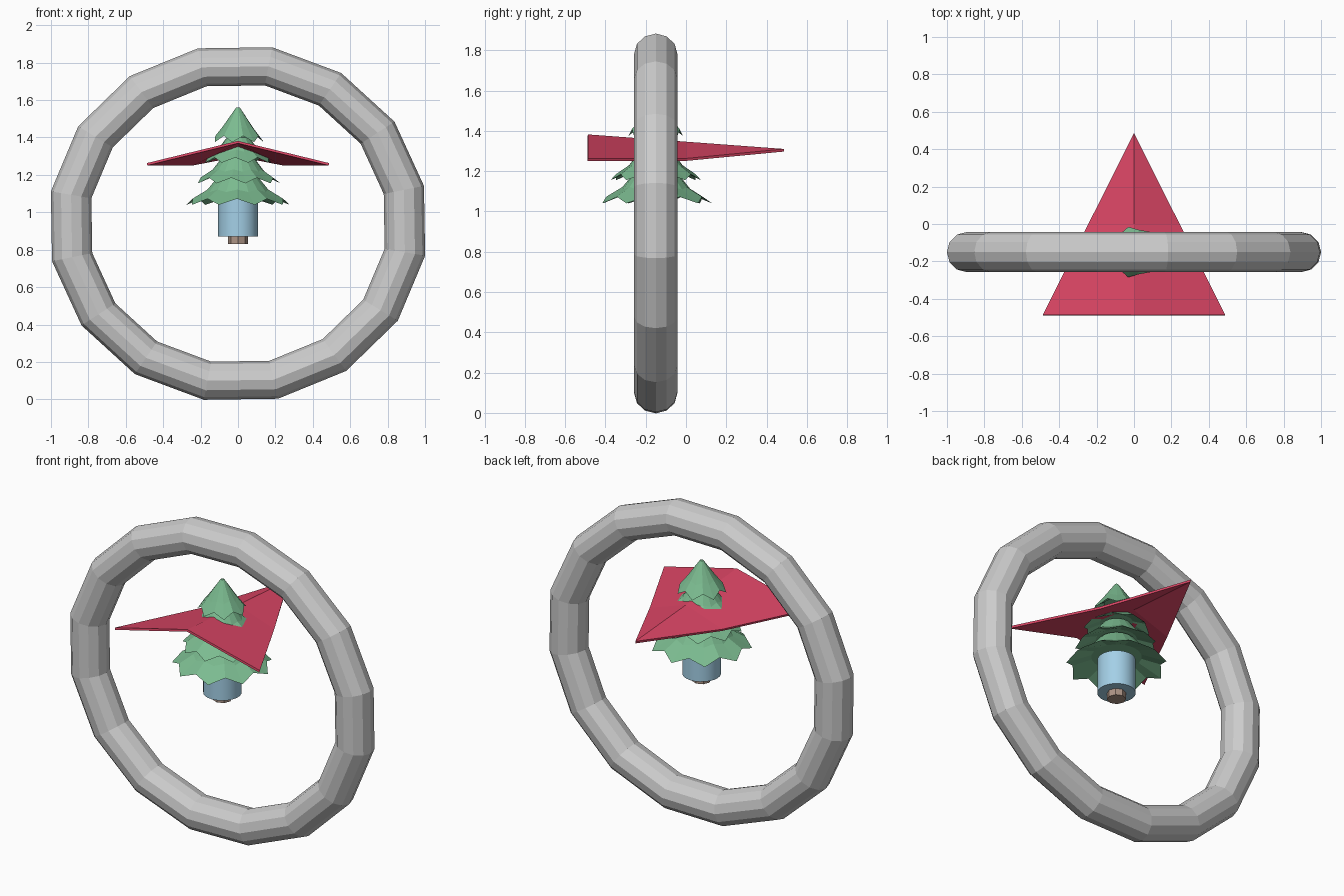
import bpy, bmesh
from math import sin, cos, pi, radians

if "Cube" in bpy.data.objects:
    bpy.data.objects.remove(bpy.data.objects["Cube"])

CY = -0.15  # shared y axis of ring and tree


def material(name, rgb):
    m = bpy.data.materials.new(name)
    m.diffuse_color = (*rgb, 1)
    m.use_nodes = True
    m.node_tree.nodes["Principled BSDF"].inputs["Base Color"].default_value = m.diffuse_color
    return m


GREEN = material("green", (0.20, 0.50, 0.28))
RED = material("red", (0.71, 0.06, 0.13))
BLUE = material("blue", (0.37, 0.63, 0.80))
BROWN = material("brown", (0.42, 0.30, 0.24))


def make(name, verts, faces, mat):
    me = bpy.data.meshes.new(name)
    me.from_pydata(verts, [], faces)
    bm = bmesh.new()
    bm.from_mesh(me)
    bmesh.ops.recalc_face_normals(bm, faces=bm.faces)
    bm.to_mesh(me)
    bm.free()
    ob = bpy.data.objects.new(name, me)
    bpy.context.collection.objects.link(ob)
    me.materials.append(mat)
    return ob


def cylinder(name, r, z0, z1, sides, mat):
    bpy.ops.mesh.primitive_cylinder_add(vertices=sides, radius=r, depth=z1 - z0,
                                        location=(0, CY, (z0 + z1) / 2))
    ob = bpy.context.object
    ob.name = name
    ob.data.materials.append(mat)
    return ob


# Large faceted ring, slightly flattened in height
bpy.ops.mesh.primitive_torus_add(major_segments=16, minor_segments=12,
                                 major_radius=0.907, minor_radius=0.11)
ring = bpy.context.object
ring.name = "ring"
a = radians(11.25 + 0.9)
for v in ring.data.vertices:
    x, y, z = v.co
    v.co = ((x * cos(a) - y * sin(a)), CY - z * 0.98,
            0.94 + 0.942 * (x * sin(a) + y * cos(a)))
ring.data.update()
bm = bmesh.new()
bm.from_mesh(ring.data)
bmesh.ops.recalc_face_normals(bm, faces=bm.faces)
bm.to_mesh(ring.data)
bm.free()


# Tree tiers: flared cones with a zigzag hem and a hollow underside
def tier(name, top, hem, r_top, r, lobes=9, turn=0.0):
    n = lobes * 2
    h = top - hem
    verts, faces = [(0, CY, top)], []
    levels = [(r_top, top - 0.02 * (r_top > 0.02), 0.0), (r * 0.62, hem + h * 0.38, 0.4),
              (r, hem, 1.0), (r * 0.5, hem + h * 0.33, 0.0)]
    for rad, z, wave in levels:
        for i in range(n):
            t = 2 * pi * i / n + turn
            odd = i % 2
            k = 1 - 0.12 * wave * odd
            verts.append((rad * k * cos(t), CY + rad * k * sin(t),
                          z + 0.18 * h * wave * odd))
    for i in range(n):
        j = (i + 1) % n
        faces.append((0, 1 + i, 1 + j))
        for lv in range(3):
            b = 1 + lv * n
            faces.append((b + i, b + n + i, b + n + j, b + j))
    faces.append([1 + 3 * n + i for i in range(n)])
    return make(name, verts, faces, GREEN)


tier("tree_tier_top", 1.56, 1.375, 0.01, 0.138, 7)
tier("tree_tier_upper", 1.42, 1.265, 0.06, 0.185, 8, 0.3)
tier("tree_tier_lower", 1.32, 1.155, 0.08, 0.228, 9, 0.0)
tier("tree_tier_bottom", 1.22, 1.04, 0.10, 0.280, 9, 0.15)

# Trunk and blue sleeve around it
cylinder("trunk", 0.053, 0.83, 1.20, 8, BROWN)
sleeve = cylinder("sleeve", 0.106, 0.87, 1.08, 24, BLUE)
bpy.ops.object.shade_smooth_by_angle(angle=radians(30))

# Folded triangular sheet piercing the tree: front edge wide, point at the back
ridge = [(0, -0.487, 1.382), (0, 0, 1.346), (0, 0.487, 1.31)]
wings = [(s * x, y, z) for s in (-1, 1) for x, y, z in ((0.488, -0.487, 1.263), (0.244, 0, 1.263))]
sheet = make("folded_sheet", ridge + wings,
             [(0, 3, 4, 1), (1, 4, 2), (0, 1, 6, 5), (1, 2, 6)], RED)
if sheet.data.polygons[0].normal.z < 0:
    sheet.data.flip_normals()
mod = sheet.modifiers.new("thickness", "SOLIDIFY")
mod.thickness = 0.013
mod.offset = -1
